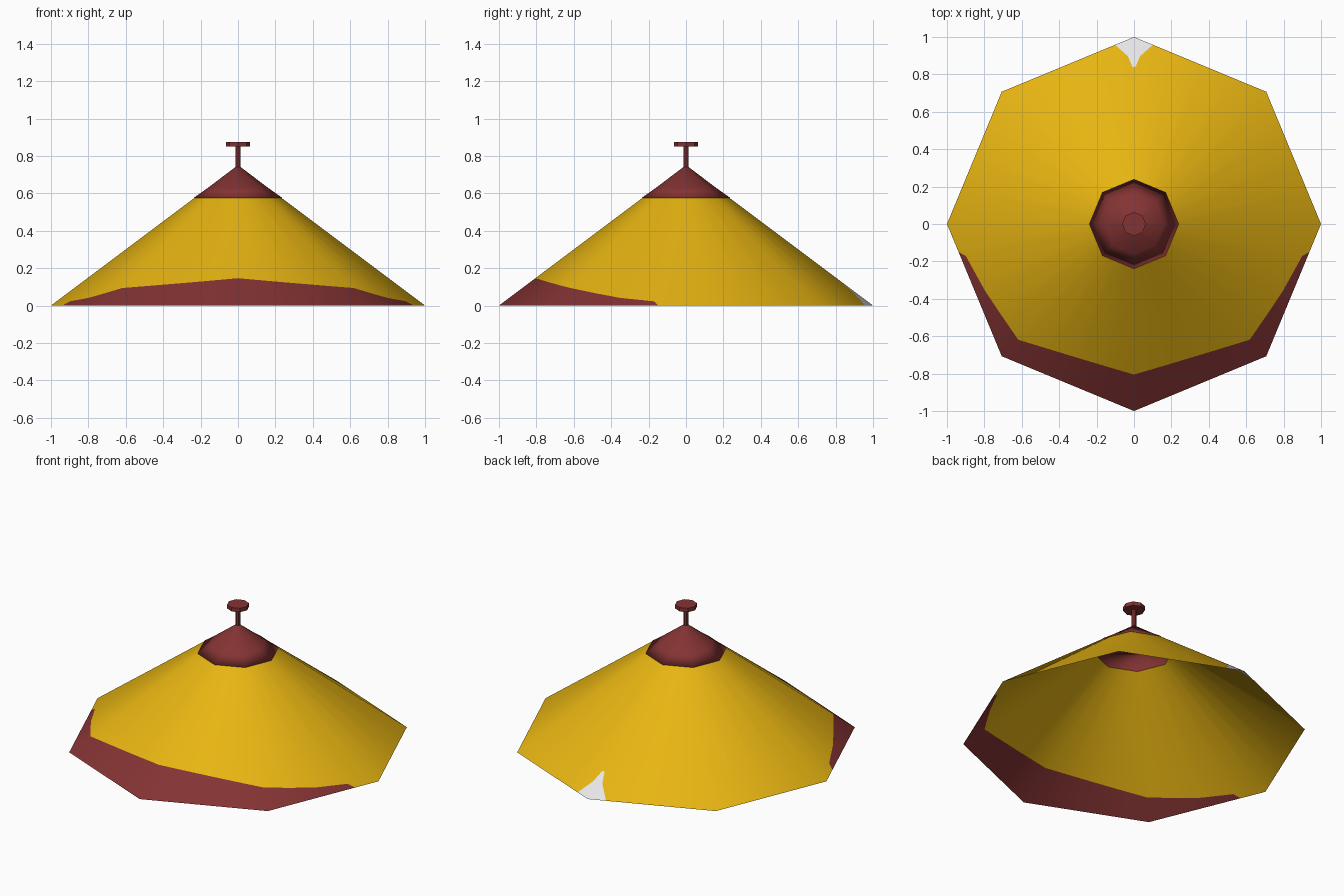
import bpy, bmesh, math
from mathutils import Vector

if "Cube" in bpy.data.objects:
    bpy.data.objects.remove(bpy.data.objects["Cube"])

HEIGHT, SIDES, CAP = 0.75, 8, 0.235


def material(name, color):
    m = bpy.data.materials.new(name)
    m.diffuse_color = (*color, 1)
    m.use_nodes = True
    m.node_tree.nodes["Principled BSDF"].inputs["Base Color"].default_value = m.diffuse_color
    return m


YELLOW = material("golden yellow", (0.80, 0.46, 0.006))
RED = material("dark red", (0.23, 0.033, 0.033))
WHITE = material("off white", (0.82, 0.82, 0.82))

# Painted edge patches: (distance round the rim in sides, inner limit as fraction of slope)
FRONT_BAND = [(0, .805), (1, .875), (1.47, .945), (1.75, .97), (1.79, 1)]
BACK_PATCH = [(0, .84), (.015, .845), (.05, .91), (.143, 1)]


def limit(table, d):
    for (a, s), (b, t) in zip(table, table[1:]):
        if a <= d <= b:
            return s + (t - s) * (d - a) / (b - a)
    return 1.0


def inner_limit(u):
    """u runs -4..4 from the front corner round the rim."""
    return min(limit(FRONT_BAND, abs(u)), limit(BACK_PATCH, 4 - abs(u)))


def rim_point(u):
    i = math.floor(u)
    a, b = (math.radians(-90 + 45 * k) for k in (i, i + 1))
    return Vector((math.cos(a), math.sin(a), 0)).lerp(Vector((math.cos(b), math.sin(b), 0)), u - i)


def finish(name, bm, mats):
    mesh = bpy.data.meshes.new(name)
    for f in bm.faces:
        f.smooth = True
    bm.to_mesh(mesh)
    bm.free()
    for m in mats:
        mesh.materials.append(m)
    ob = bpy.data.objects.new(name, mesh)
    bpy.context.collection.objects.link(ob)
    return ob


# Eight-sided canopy shell, split into columns along the painted borders
cuts = {k / 4 for k in range(17)}
cuts |= {d for d, _ in FRONT_BAND} | {4 - d for d, _ in BACK_PATCH}
cuts = sorted(cuts | {-c for c in cuts})
bm = bmesh.new()


def vert(u, s):
    p = rim_point(u) * s
    return bm.verts.new((p.x, p.y, HEIGHT * (1 - s)))


for a, b in zip(cuts, cuts[1:]):
    la, lb = inner_limit(a), inner_limit(b)
    bm.faces.new([vert(a, CAP), vert(a, la), vert(b, lb), vert(b, CAP)])
    if min(la, lb) < 0.9999:
        f = bm.faces.new([vert(a, la), vert(a, 1), vert(b, 1), vert(b, lb)])
        f.material_index = 1 if abs(a + b) / 2 < 2 else 2
bmesh.ops.remove_doubles(bm, verts=bm.verts[:], dist=1e-5)
canopy = finish("canopy", bm, [YELLOW, RED, WHITE])
# Cone-like normals keep the shading soft across the flat sides
canopy.data.normals_split_custom_set_from_vertices(
    [Vector((v.co.x, v.co.y, math.hypot(v.co.x, v.co.y) / HEIGHT)).normalized()
     for v in canopy.data.vertices])


# Turned parts: rings of (radius, height), closed top and bottom
def turned(name, profile):
    bm = bmesh.new()
    rings = []
    for r, z in profile:
        rings.append([bm.verts.new((r * math.cos(k * math.tau / SIDES),
                                    r * math.sin(k * math.tau / SIDES), z))
                      for k in range(SIDES)])
    for lo, hi in zip(rings, rings[1:]):
        for k in range(SIDES):
            n = (k + 1) % SIDES
            bm.faces.new([lo[k], lo[n], hi[n], hi[k]])
    bm.faces.new(rings[0][::-1])
    bm.faces.new(rings[-1])
    return finish(name, bm, [RED])


turned("top_cap", [(CAP + .004, .574), (.16, .63), (.012, .742)])
stem = turned("stem", [(.014, .735), (.014, .852)])
knob = turned("finial_disc", [(.064, .85), (.064, .875)])
for ob in (stem, knob):
    bpy.context.view_layer.objects.active = ob
    ob.select_set(True)
bpy.ops.object.shade_smooth_by_angle(angle=math.radians(40))
